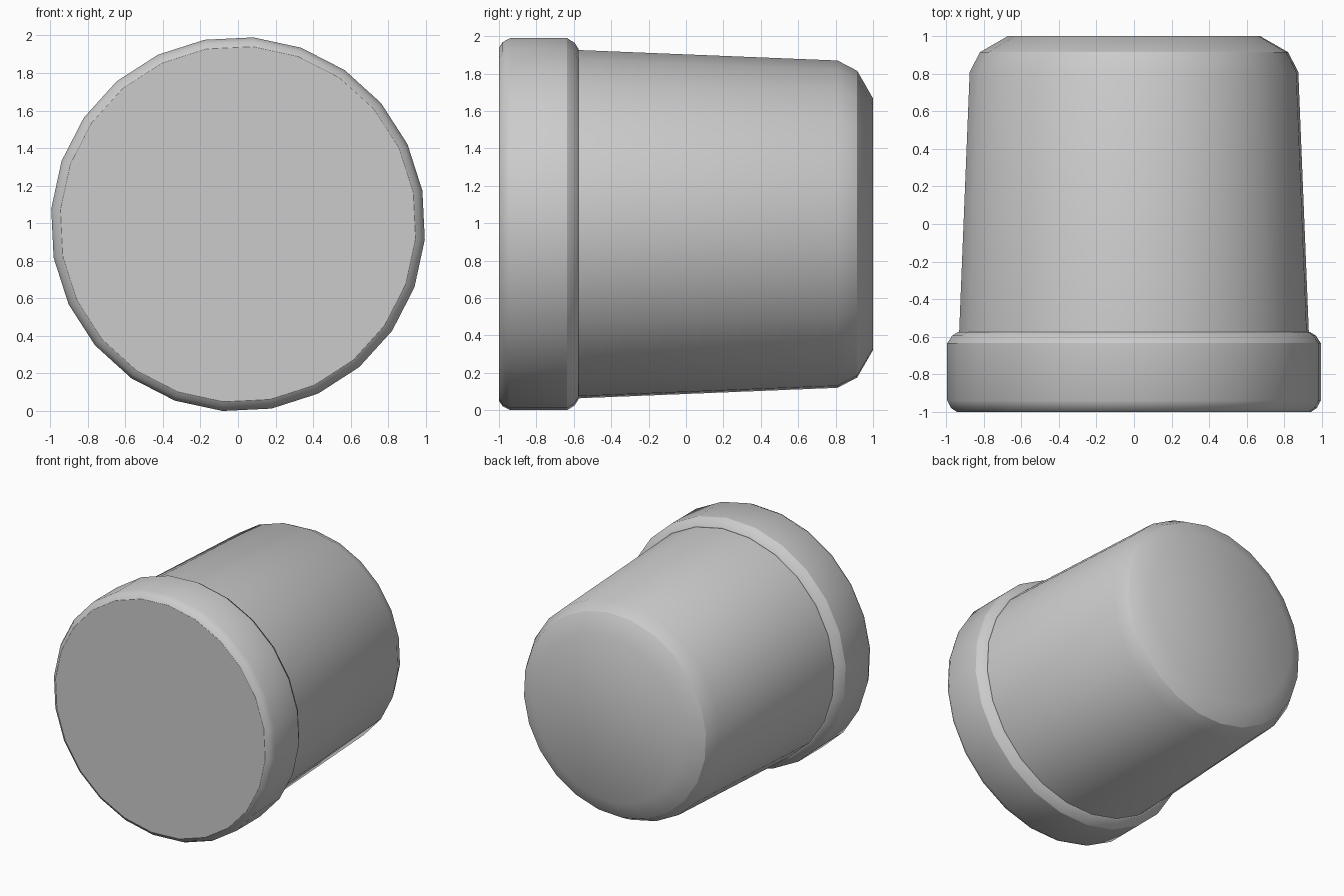
import bpy, bmesh, math

cube = bpy.data.objects.get("Cube")
if cube:
    bpy.data.objects.remove(cube, do_unlink=True)

SIDES = 24
TWIST = math.radians(4.7)
AXIS_Z = 0.995

grey = bpy.data.materials.new("light_grey")
grey.use_nodes = True
colour = (0.6, 0.6, 0.6, 1)
grey.diffuse_color = colour
grey.node_tree.nodes["Principled BSDF"].inputs["Base Color"].default_value = colour


def lathe(name, profile):
    """Revolve (y, radius) points about the horizontal axis and cap both ends."""
    bm = bmesh.new()
    angles = [TWIST + math.tau * i / SIDES for i in range(SIDES)]
    rings = [[bm.verts.new((r * math.sin(a), y, AXIS_Z + r * math.cos(a))) for a in angles]
             for y, r in profile]
    for near, far in zip(rings, rings[1:]):
        for i in range(SIDES):
            j = (i + 1) % SIDES
            bm.faces.new((near[i], near[j], far[j], far[i]))
    bm.faces.new(rings[0])
    bm.faces.new(rings[-1])
    bmesh.ops.recalc_face_normals(bm, faces=bm.faces)
    mesh = bpy.data.meshes.new(name)
    bm.to_mesh(mesh)
    bm.free()
    mesh.materials.append(grey)
    obj = bpy.data.objects.new(name, mesh)
    bpy.context.collection.objects.link(obj)
    bpy.ops.object.select_all(action="DESELECT")
    obj.select_set(True)
    bpy.context.view_layer.objects.active = obj
    bpy.ops.object.shade_smooth_by_angle(angle=math.radians(30.5))


# Wide front rim with rounded edges
lathe("front_rim", [(-1, 0.948), (-0.98, 0.977), (-0.94, 0.998),
                    (-0.635, 0.998), (-0.595, 0.972), (-0.575, 0.94)])

# Tapered body with a chamfered back end
lathe("tapered_body", [(-0.62, 0.936), (0.81, 0.878), (0.915, 0.823), (1, 0.675)])
